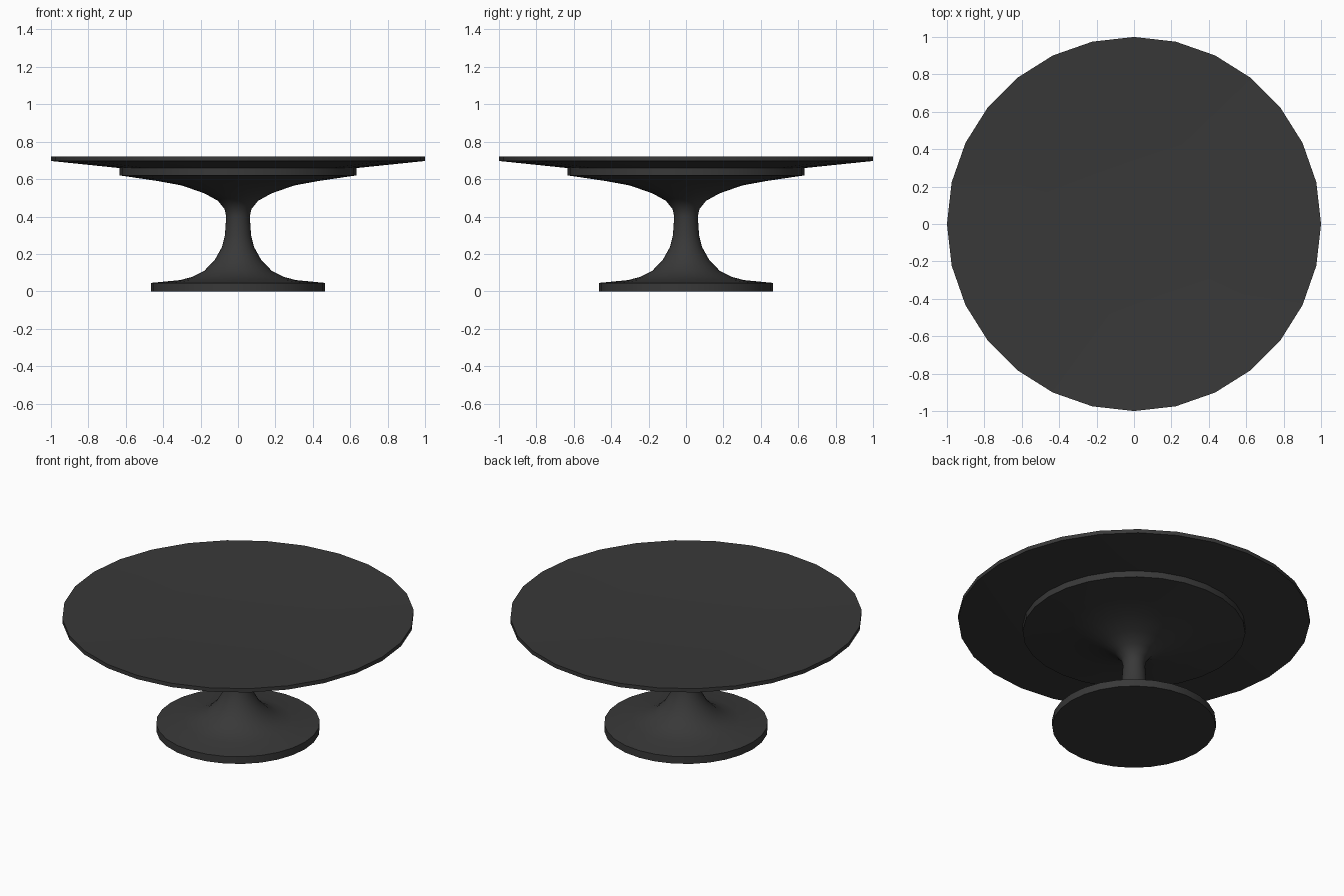
import bpy
import bmesh
from math import cos, sin, tau, radians

SIDES = 28

cube = bpy.data.objects.get("Cube")
if cube:
    bpy.data.objects.remove(cube, do_unlink=True)

charcoal = bpy.data.materials.new("charcoal")
charcoal.use_nodes = True
colour = (0.04, 0.04, 0.04, 1)
charcoal.diffuse_color = colour
charcoal.node_tree.nodes["Principled BSDF"].inputs["Base Color"].default_value = colour


def lathe(name, profile):
    """Turn a (radius, height) profile around z; points at radius 0 become poles."""
    bm = bmesh.new()
    verts = [bm.verts.new((r, 0, z)) for r, z in profile]
    edges = [bm.edges.new(pair) for pair in zip(verts, verts[1:])]
    bmesh.ops.spin(bm, geom=verts + edges, cent=(0, 0, 0), axis=(0, 0, 1),
                   angle=tau, steps=SIDES, use_merge=True)
    bmesh.ops.remove_doubles(bm, verts=bm.verts, dist=0.0005)
    bmesh.ops.recalc_face_normals(bm, faces=bm.faces)
    mesh = bpy.data.meshes.new(name)
    bm.to_mesh(mesh)
    bm.free()
    mesh.materials.append(charcoal)
    obj = bpy.data.objects.new(name, mesh)
    bpy.context.collection.objects.link(obj)
    bpy.ops.object.select_all(action="DESELECT")
    obj.select_set(True)
    bpy.context.view_layer.objects.active = obj
    bpy.ops.object.shade_smooth_by_angle(angle=radians(40))


# Round top: sloping underside, thin rim and a very shallow dished surface
lathe("table_top", [(0, 0.659), (0.633, 0.659), (1, 0.697), (1, 0.721),
                    (0.5, 0.703), (0, 0.691)])

# Flared pedestal: foot, waist, trumpet and the shallow disc under the top
lathe("pedestal", [
    (0, 0), (0.465, 0), (0.465, 0.045), (0.31, 0.06), (0.246, 0.077), (0.18, 0.11),
    (0.123, 0.17), (0.085, 0.238), (0.07, 0.3), (0.063, 0.4), (0.072, 0.44),
    (0.107, 0.484), (0.18, 0.524), (0.3, 0.566), (0.43, 0.59),
    (0.633, 0.62), (0.633, 0.659), (0, 0.659)])
